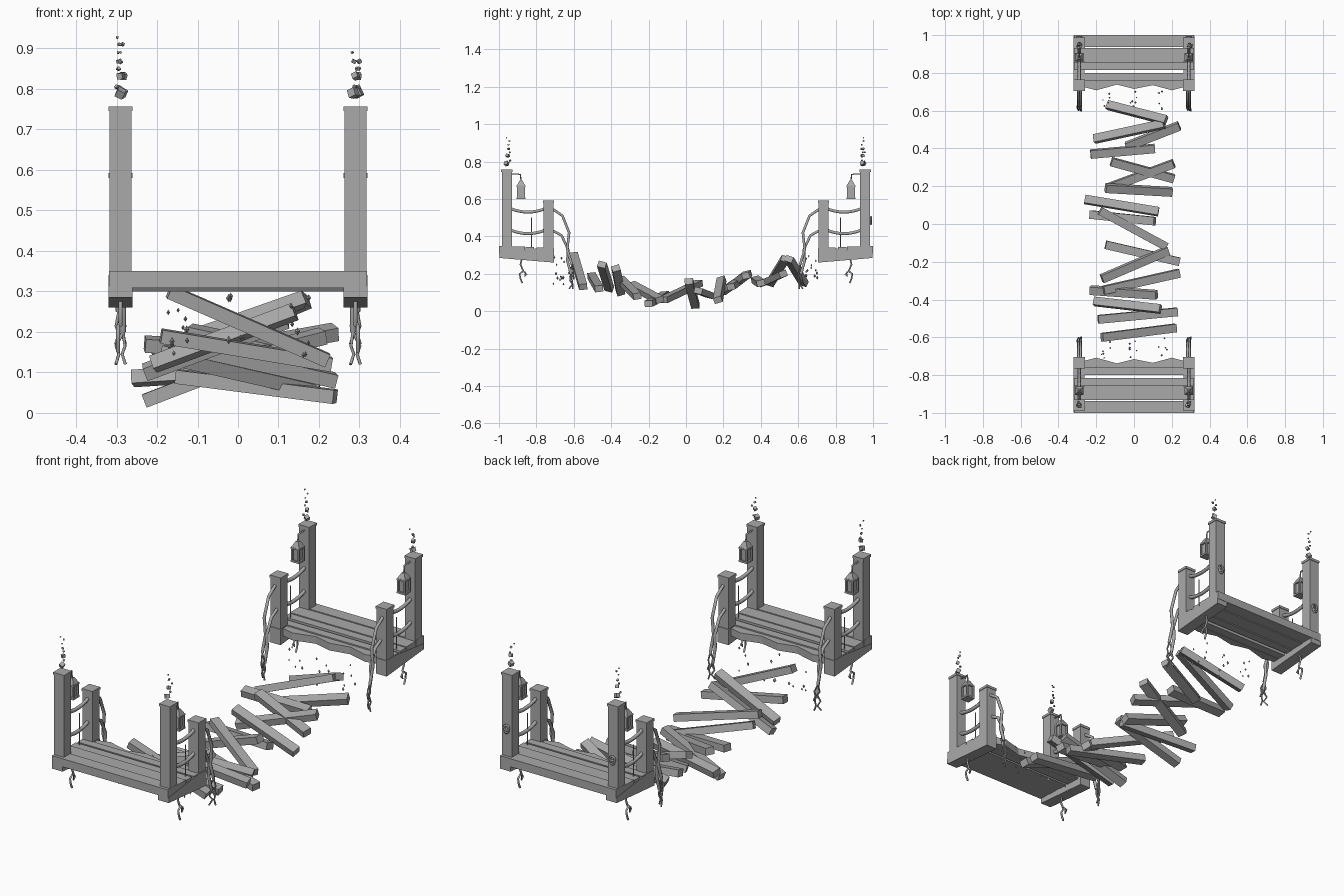
import bpy, bmesh, math, random
from mathutils import Vector, Matrix, Euler

if "Cube" in bpy.data.objects:
    bpy.data.objects.remove(bpy.data.objects["Cube"], do_unlink=True)
random.seed(4)

grey = bpy.data.materials.new("weathered_grey")
grey.use_nodes = True
colour = (0.4, 0.4, 0.4, 1)
grey.diffuse_color = colour
grey.node_tree.nodes["Principled BSDF"].inputs["Base Color"].default_value = colour


def finish(name, bm):
    bmesh.ops.recalc_face_normals(bm, faces=bm.faces)
    mesh = bpy.data.meshes.new(name)
    bm.to_mesh(mesh)
    bm.free()
    mesh.materials.append(grey)
    ob = bpy.data.objects.new(name, mesh)
    bpy.context.collection.objects.link(ob)
    return ob


def add_box(bm, x, y, z):
    """Box from (low, high) ranges."""
    size = [r[1] - r[0] for r in (x, y, z)]
    mid = [(r[1] + r[0]) / 2 for r in (x, y, z)]
    m = Matrix.Translation(mid) @ Matrix.Diagonal(size + [1])
    return bmesh.ops.create_cube(bm, size=1, matrix=m)["verts"]


def prism(bm, ring, offset):
    """Extrude a closed outline along an offset."""
    face = bm.faces.new([bm.verts.new(p) for p in ring])
    new = bmesh.ops.extrude_face_region(bm, geom=[face])["geom"]
    bmesh.ops.translate(bm, vec=offset, verts=[v for v in new if isinstance(v, bmesh.types.BMVert)])


def rope(name, paths, radius, cyclic=False):
    """Tubes along point paths, turned into a mesh."""
    cu = bpy.data.curves.new(name, "CURVE")
    cu.dimensions = "3D"
    cu.bevel_depth = radius
    cu.bevel_resolution = 1
    cu.use_fill_caps = True
    for path in paths:
        sp = cu.splines.new("POLY")
        sp.points.add(len(path) - 1)
        for p, co in zip(sp.points, path):
            p.co = (*co, 1)
        sp.use_cyclic_u = cyclic
    tmp = bpy.data.objects.new(name + "_path", cu)
    bpy.context.collection.objects.link(tmp)
    dg = bpy.context.evaluated_depsgraph_get()
    mesh = bpy.data.meshes.new_from_object(tmp.evaluated_get(dg))
    bpy.data.objects.remove(tmp, do_unlink=True)
    mesh.materials.clear()
    mesh.materials.append(grey)
    ob = bpy.data.objects.new(name, mesh)
    bpy.context.collection.objects.link(ob)


def build_deck(end, s):
    # Boards across the platform, sloping down toward the gap
    bm = bmesh.new()
    edges = [-1, -0.936, -0.861, -0.814, -0.757]
    for i, (a, b) in enumerate(zip(edges, edges[1:])):
        drop = 0.003 * i
        start = a + (0.014 if i == 3 else 0.003 * (i > 0))
        add_box(bm, (-0.318, 0.318), (start, b), (0.31 - drop, 0.35 - drop))
    # Splintered last board
    xs = (-0.265, -0.2, -0.09, 0, 0.1, 0.2, 0.265)
    ys = (-0.725, -0.708, -0.738, -0.715, -0.735, -0.708, -0.725)
    ring = [(x, y, 0.3) for x, y in zip(xs, ys)] + [(0.265, -0.755, 0.3), (-0.265, -0.755, 0.3)]
    prism(bm, ring, (0, 0, 0.036))
    bmesh.ops.scale(bm, vec=(1, s, 1), verts=bm.verts)
    finish(end + "_deck_boards", bm)


def build_side(end, side, s, sx):
    tag = f"{end}_{side}_"
    X = 0.29 * sx

    def at(points, dx=0.0):
        return [(X + dx * sx, y * s, z) for y, z in points]

    # Sloping beam under the board ends
    bm = bmesh.new()
    ring = [(-0.998, 0.285), (-0.705, 0.26), (-0.705, 0.337), (-0.76, 0.34), (-0.998, 0.312)]
    prism(bm, at(ring, -0.029), (0.059 * sx, 0, 0))
    finish(tag + "beam", bm)

    # Posts with thin caps
    for part, y, top in (("outer_post", -0.958, 0.757), ("inner_post", -0.735, 0.592)):
        bm = bmesh.new()
        for half, z in ((0.027, (0.29, top - 0.012)), (0.03, (top - 0.012, top))):
            add_box(bm, (X - half, X + half), (y * s - half, y * s + half), z)
        finish(tag + part, bm)

    # Sagging hand ropes and a loose hanging strand
    sag = []
    for z in (0.55, 0.435):
        ys = [-0.94 + 0.19 * i / 8 for i in range(9)]
        sag.append(at([(y, z + 2.2 * ((y + 0.845) ** 2 - 0.009)) for y in ys]))
    rope(tag + "hand_ropes", sag, 0.009)
    rope(tag + "hanging_strand", [at([(-0.825, 0.5), (-0.825, 0.33)])], 0.003)

    # Snapped ropes drooping into the gap, with frayed tips
    upper = [(-0.71, 0.545), (-0.66, 0.51), (-0.625, 0.42), (-0.635, 0.33), (-0.61, 0.25)]
    lower = [(-0.71, 0.43), (-0.665, 0.405), (-0.63, 0.33), (-0.635, 0.27), (-0.615, 0.2)]
    rope(tag + "snapped_ropes", [at(upper, 0.004), at(lower, -0.006)], 0.008)
    frays = []
    for dx, (y, z) in ((0.004, upper[-1]), (-0.006, lower[-1])):
        for k in (-1, 1):
            frays.append([(X + dx * sx, y * s, z), (X + k * 0.011, (y + 0.006 * k) * s, z - 0.035),
                          (X + k * 0.004, (y + 0.008) * s, z - 0.055),
                          (X + k * 0.012, (y + 0.01 * k) * s, z - 0.08)])
    rope(tag + "rope_frays", frays, 0.004)

    # Forked roots hanging beneath the beam
    trunk = [(-0.875, 0.29), (-0.885, 0.25), (-0.87, 0.215)]
    tips = [[trunk[-1], (-0.89, 0.2), (-0.885, 0.175), (-0.875, 0.15)],
            [trunk[-1], (-0.858, 0.205), (-0.862, 0.185), (-0.85, 0.2)]]
    rope(tag + "hanging_roots", [at(trunk)] + [at(t, 0.006) for t in tips], 0.005)

    # Lantern on a hook
    y = -0.882 * s
    rope(tag + "lantern_hook", [at([(-0.94, 0.735), (-0.885, 0.732), (-0.882, 0.695)])], 0.004)
    bm = bmesh.new()
    for half, z in ((0.023, (0.6, 0.609)), (0.015, (0.609, 0.67)), (0.023, (0.665, 0.673))):
        add_box(bm, (X - half, X + half), (y - half, y + half), z)
    for i in (-1, 1):
        for j in (-1, 1):
            cx, cy = X + 0.0185 * i, y + 0.0185 * j
            add_box(bm, (cx - 0.004, cx + 0.004), (cy - 0.004, cy + 0.004), (0.605, 0.668))
    m = Matrix.Translation((X, y, 0.686)) @ Matrix.Rotation(math.pi / 4, 4, "Z")
    bmesh.ops.create_cone(bm, cap_ends=True, segments=4, radius1=0.031, radius2=0.011, depth=0.026, matrix=m)
    finish(tag + "lantern", bm)

    # Rope knot tied to the far posts
    if s < 0:
        rings = []
        for r, z in ((0.014, 0.49), (0.01, 0.475)):
            rings.append([(X + r * math.cos(a * math.pi / 4), 0.989, z + r * math.sin(a * math.pi / 4))
                          for a in range(8)])
        rope(tag + "post_knot", rings, 0.005, True)

    # Crumbs drifting up off the outer post
    bm = bmesh.new()
    for z, size in ((0.79, 0.02), (0.805, 0.008), (0.832, 0.015), (0.85, 0.007), (0.868, 0.009),
                    (0.89, 0.005), (0.91, 0.007), (0.927, 0.005)):
        if sx > 0 and z > 0.9:
            continue
        where = Vector((X + random.uniform(-0.01, 0.01), s * (-0.95 + random.uniform(-0.012, 0.012)), z))
        turn = Euler([random.uniform(-0.6, 0.6) for _ in range(3)]).to_matrix().to_4x4()
        bmesh.ops.create_cube(bm, size=size, matrix=Matrix.Translation(where) @ turn)
    finish(tag + "post_crumbs", bm)


for end, s in (("front", 1), ("back", -1)):
    build_deck(end, s)
    for side, sx in (("left", 1), ("right", -1)):
        build_side(end, side, s, sx)
    # Diamond splinters falling between deck and loose planks
    bm = bmesh.new()
    for i in range(18):
        x = (-0.15, 0, 0.15)[i % 3] + random.uniform(-0.025, 0.025)
        where = (x, s * random.uniform(-0.71, -0.6), random.uniform(0.14, 0.3))
        r = random.uniform(0.004, 0.007)
        for d in (1, -1):
            m = Matrix.Translation(Vector(where) + Vector((0, 0, d * r * 0.75)))
            m = m @ Matrix.Rotation(0 if d > 0 else math.pi, 4, "X")
            bmesh.ops.create_cone(bm, segments=4, radius1=r, radius2=0, depth=r * 1.5, matrix=m)
    bmesh.ops.remove_doubles(bm, verts=bm.verts, dist=0.0005)
    finish(end + "_splinters", bm)

# Loose planks sagging across the gap: two end points each
planks = [
    ((-.14, .63, .15), (.17, .55, .28)), ((-.21, .45, .15), (.16, .53, .28)),
    ((-.04, .41, .15), (.24, .52, .2)), ((-.23, .37, .17), (.11, .4, .15)),
    ((-.12, .33, .2), (.21, .24, .13)), ((-.14, .19, .1), (.21, .32, .19)),
    ((-.15, .19, .17), (.2, .17, .06)), ((-.26, .13, .085), (.13, .065, .11)),
    ((-.23, .05, .03), (.11, .015, .16)), ((-.18, .07, .15), (.17, -.12, .06)),
    ((-.15, -.11, .09), (.24, -.2, .04)), ((-.17, -.29, .14), (.18, -.14, .06)),
    ((-.16, -.35, .17), (.24, -.26, .08)), ((-.23, -.35, .1), (.12, -.375, .23)),
    ((-.21, -.41, .12), (.14, -.45, .25)), ((-.19, -.505, .19), (.23, -.465, .12)),
    ((-.17, -.6, .3), (.22, -.55, .13)),
]
for i, (a, b) in enumerate(planks):
    a, b = Vector(a), Vector(b)
    along = (b - a).normalized()
    across = Vector((0, 0, 1)).cross(along).normalized()
    frame = Matrix((along, across, along.cross(across))).transposed().to_4x4()
    roll = Matrix.Rotation(random.uniform(-0.35, 0.35), 4, "X")
    bm = bmesh.new()
    half = (b - a).length / 2
    add_box(bm, (-half, half), (-0.022, 0.022), (-0.017, 0.017))
    bmesh.ops.transform(bm, matrix=Matrix.Translation((a + b) / 2) @ frame @ roll, verts=bm.verts)
    finish(f"loose_plank_{i + 1}", bm)
